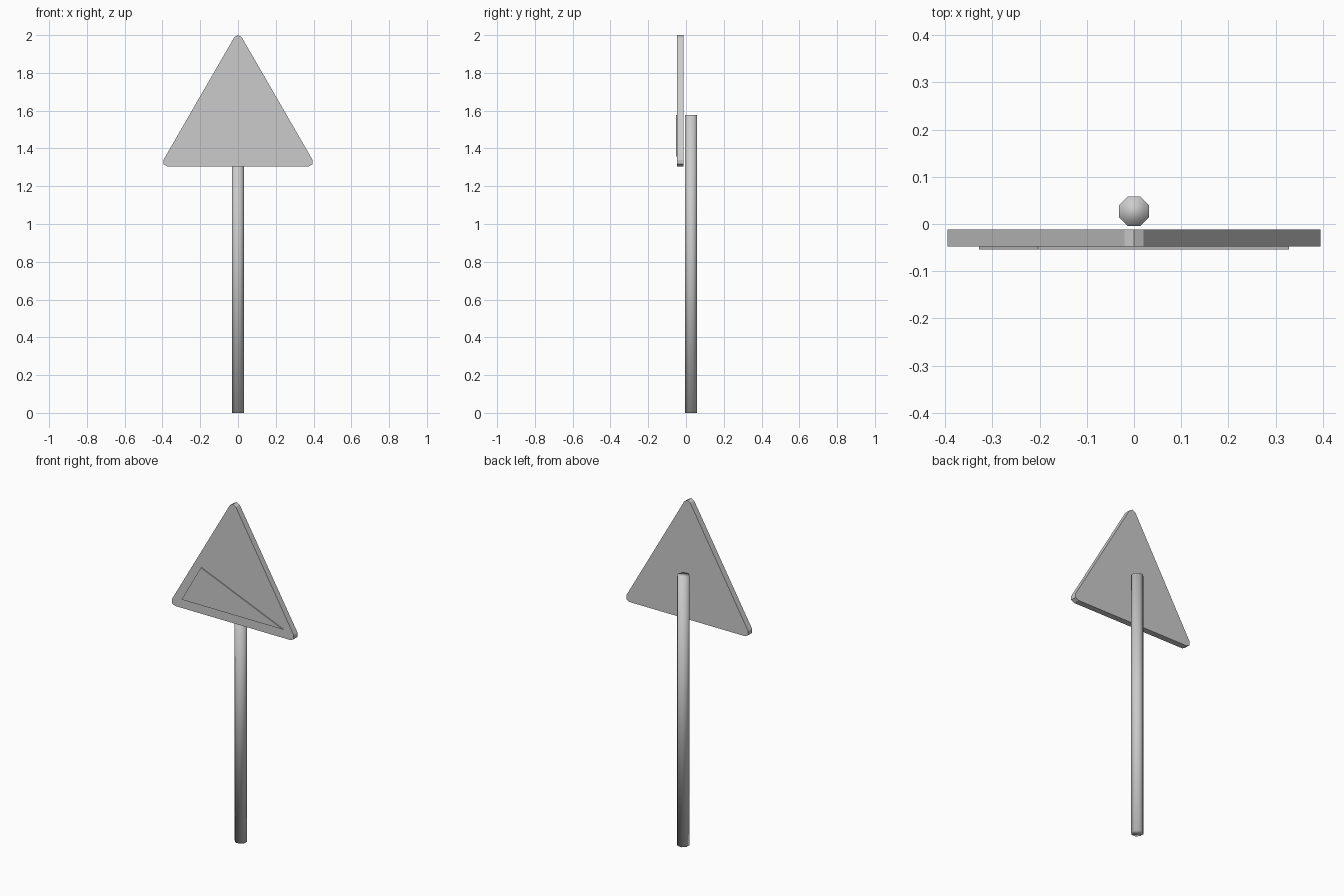
import bpy
import bmesh
from math import sin, cos, pi, radians, sqrt

cube = bpy.data.objects.get("Cube")
if cube:
    bpy.data.objects.remove(cube, do_unlink=True)

# One plain grey for the whole sign
grey = bpy.data.materials.new("light_grey")
grey.use_nodes = True
colour = (0.6, 0.6, 0.6, 1)
grey.diffuse_color = colour
grey.node_tree.nodes["Principled BSDF"].inputs["Base Color"].default_value = colour


def prism(name, outline, direction, smooth=False):
    """Extrude a closed outline of 3D points along a direction."""
    bm = bmesh.new()
    face = bm.faces.new([bm.verts.new(p) for p in outline])
    result = bmesh.ops.extrude_face_region(bm, geom=[face], use_keep_orig=True)
    moved = [v for v in result["geom"] if isinstance(v, bmesh.types.BMVert)]
    bmesh.ops.translate(bm, verts=moved, vec=direction)
    bmesh.ops.recalc_face_normals(bm, faces=bm.faces)
    for f in bm.faces:
        f.smooth = smooth
    mesh = bpy.data.meshes.new(name)
    bm.to_mesh(mesh)
    bm.free()
    mesh.materials.append(grey)
    obj = bpy.data.objects.new(name, mesh)
    bpy.context.collection.objects.link(obj)
    return obj


# Eight-sided pole, softly shaded right over its end caps
pole_y, pole_radius = 0.027, 0.034
ring = [(i + 0.5) * pi / 4 for i in range(8)]
prism("pole",
      [(pole_radius * cos(a), pole_y + pole_radius * sin(a), 0) for a in ring],
      (0, 0, 1.577), smooth=True)

# Triangular sign board with corners rounded in two facets
bottom, top, radius = 1.305, 2.0, 0.023
half = (top - bottom - 2 * radius) / sqrt(3)
corners = [(half, bottom + radius, -30),
           (0, top - radius, 90),
           (-half, bottom + radius, 210)]
board = [(x + radius * cos(radians(mid + step)), -0.012,
          z + radius * sin(radians(mid + step)))
         for x, z, mid in corners for step in (-60, 0, 60)]
prism("sign_board", board, (0, -0.036, 0))

# Thin raised triangle on the front of the board
panel = [(-0.328, -0.048, 1.357), (0.328, -0.048, 1.357), (-0.203, -0.048, 1.577)]
prism("front_panel", panel, (0, -0.006, 0))
